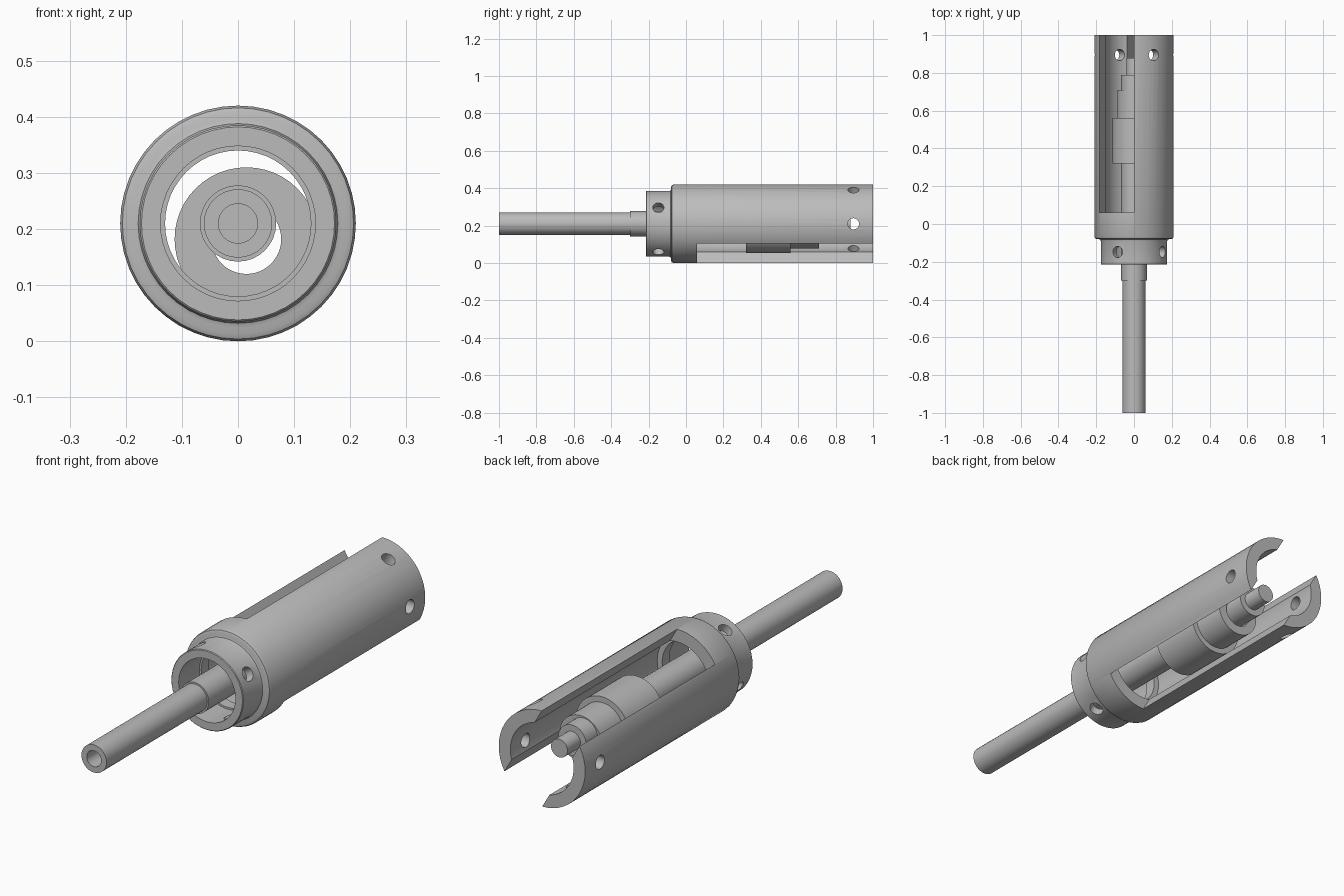
import bpy, bmesh, math
from mathutils import Matrix, Vector

if "Cube" in bpy.data.objects:
    bpy.data.objects.remove(bpy.data.objects["Cube"], do_unlink=True)

AXIS_Z = 0.21
steel = bpy.data.materials.new("light_grey_steel")
steel.use_nodes = True
GREY = (0.5, 0.5, 0.5, 1)
steel.diffuse_color = GREY
steel.node_tree.nodes["Principled BSDF"].inputs["Base Color"].default_value = GREY


def link(name, bm):
    bmesh.ops.recalc_face_normals(bm, faces=bm.faces)
    me = bpy.data.meshes.new(name)
    bm.to_mesh(me)
    bm.free()
    me.materials.append(steel)
    ob = bpy.data.objects.new(name, me)
    bpy.context.collection.objects.link(ob)
    return ob


def lathe(name, profile, closed=False, x=0, z=AXIS_Z, sides=48):
    """Turn a (radius, y) profile about an axis parallel to y."""
    bm = bmesh.new()
    verts = [bm.verts.new((x + r, y, z)) for r, y in profile]
    edges = [bm.edges.new(pair) for pair in zip(verts, verts[1:])]
    if closed:
        edges.append(bm.edges.new((verts[-1], verts[0])))
    bmesh.ops.spin(bm, geom=verts + edges, cent=(x, 0, z), axis=(0, 1, 0),
                   angle=math.tau, steps=sides, use_duplicate=False)
    bmesh.ops.remove_doubles(bm, verts=bm.verts, dist=0.0001)
    return link(name, bm)


def radial_frame(angle, y):
    """Frame whose local z points outward at an angle from +x toward +z."""
    out = Vector((math.cos(angle), 0, math.sin(angle)))
    rot = out.to_track_quat('Z', 'Y').to_matrix().to_4x4()
    return Matrix.Translation((0, y, AXIS_Z)) @ rot


def hole_cutter(angle, y):
    bm = bmesh.new()
    place = radial_frame(angle, y) @ Matrix.Translation((0, 0, 0.2))
    bmesh.ops.create_cone(bm, cap_ends=True, segments=24, radius1=0.03,
                          radius2=0.03, depth=0.22, matrix=place)
    return link("hole_cutter", bm)


def slot_cutter(angle, width, start, end):
    out = Vector((math.cos(angle), 0, math.sin(angle)))
    fwd = Vector((0, 1, 0))
    side = fwd.cross(out)
    rot = Matrix((side, fwd, out)).transposed().to_4x4()
    place = Matrix.Translation((0, (start + end) / 2, AXIS_Z)) @ rot
    bm = bmesh.new()
    bmesh.ops.create_cube(bm, size=1, matrix=place @ Matrix.Diagonal((width, end - start, 0.6, 1)))
    return link("slot_cutter", bm)


def cut(ob, cutters):
    for c in cutters:
        c.hide_render = True
        mod = ob.modifiers.new("cut", 'BOOLEAN')
        mod.object, mod.operation, mod.solver = c, 'DIFFERENCE', 'EXACT'
    graph = bpy.context.evaluated_depsgraph_get()
    ob.data = bpy.data.meshes.new_from_object(ob.evaluated_get(graph))
    ob.modifiers.clear()
    for c in cutters:
        bpy.data.objects.remove(c, do_unlink=True)


# Housing: stepped tube with a narrow neck and a wider rear bore
housing = lathe("housing", [
    (0.138, -0.215), (0.172, -0.215), (0.175, -0.212), (0.175, -0.092),
    (0.178, -0.083), (0.186, -0.08), (0.197, -0.08), (0.206, -0.076),
    (0.21, -0.066), (0.21, 1.0), (0.154, 1.0), (0.154, -0.02),
    (0.13, -0.02), (0.13, -0.07), (0.138, -0.07)], closed=True)

# Diagonal slot through both walls, then the rows of radial holes
cutters = [slot_cutter(math.radians(-60), 0.212, 0.06, 1.1)]
cutters += [hole_cutter(math.radians(a), 0.895) for a in range(0, 360, 60)]
cutters += [hole_cutter(math.radians(a), -0.148) for a in range(30, 390, 90)]
cut(housing, cutters)

# Hollow-fronted shaft with a thicker body and a slim tip
shaft = lathe("shaft", [
    (0, -0.7), (0.035, -0.7), (0.035, -1.0), (0.061, -1.0), (0.061, -0.3),
    (0.068, -0.3), (0.068, 0.79), (0.04, 0.79), (0.04, 0.88), (0, 0.88)], sides=32)

# Off-centre stepped bushing around the shaft
bushing = lathe("eccentric_bushing", [
    (0.062, 0.32), (0.128, 0.32), (0.128, 0.56), (0.103, 0.56),
    (0.103, 0.71), (0.062, 0.71)], closed=True, x=0.015, z=0.182)

# Smooth round surfaces, crisp edges
bpy.ops.object.select_all(action='DESELECT')
for ob in (housing, shaft, bushing):
    ob.select_set(True)
bpy.context.view_layer.objects.active = housing
bpy.ops.object.shade_smooth_by_angle(angle=math.radians(30))
